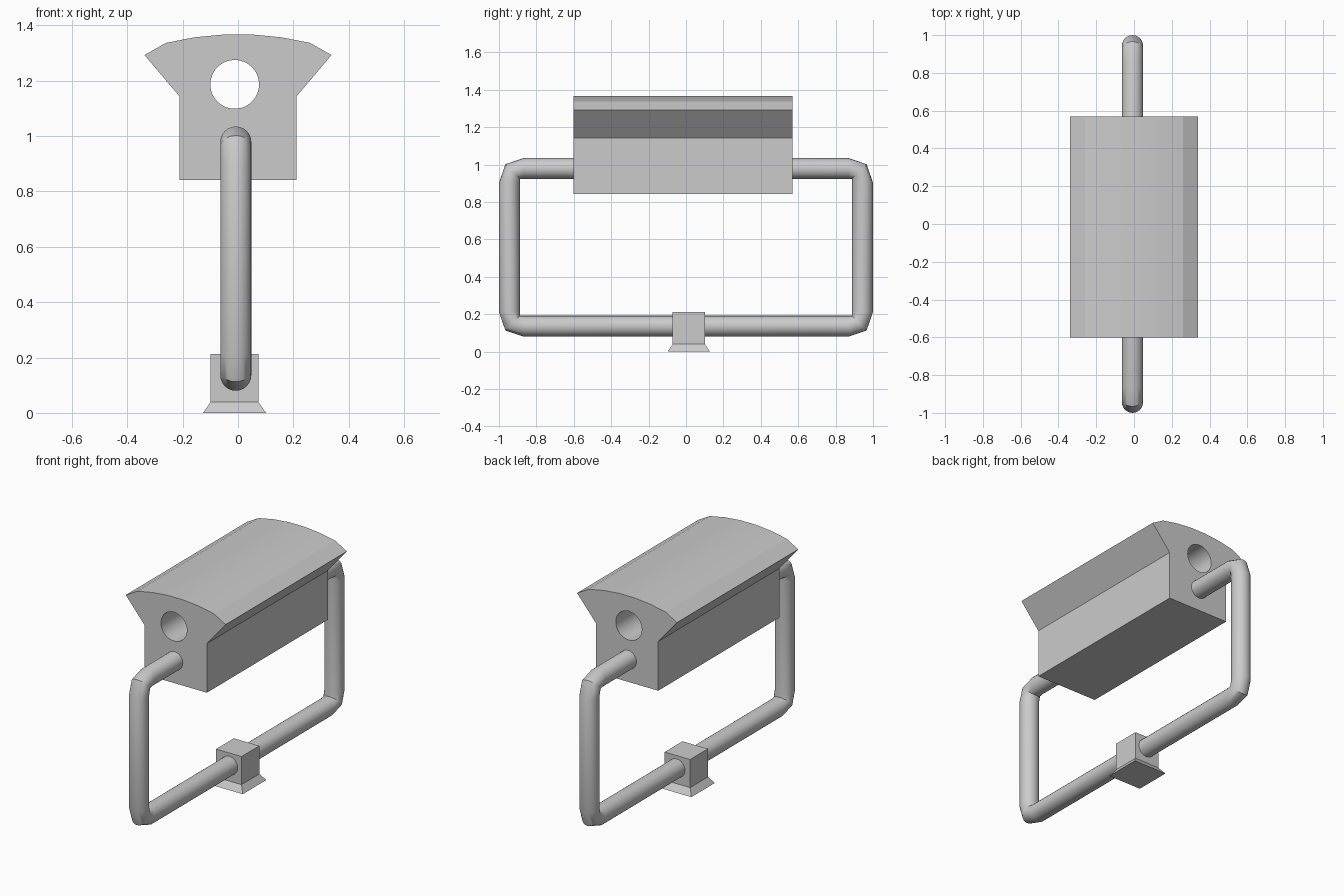
import bpy, bmesh, math
from mathutils import Vector

if "Cube" in bpy.data.objects:
    bpy.data.objects.remove(bpy.data.objects["Cube"])


def make_object(name, bm, smooth_angle=None):
    bmesh.ops.recalc_face_normals(bm, faces=bm.faces[:])
    mesh = bpy.data.meshes.new(name)
    bm.to_mesh(mesh)
    bm.free()
    ob = bpy.data.objects.new(name, mesh)
    bpy.context.collection.objects.link(ob)
    if smooth_angle:
        smooth(ob, smooth_angle)
    return ob


def smooth(ob, degrees):
    bpy.ops.object.select_all(action='DESELECT')
    ob.select_set(True)
    bpy.context.view_layer.objects.active = ob
    bpy.ops.object.shade_smooth_by_angle(angle=math.radians(degrees))


def bridge(bm, a, b):
    for i in range(len(a)):
        j = (i + 1) % len(a)
        bm.faces.new((a[i], a[j], b[j], b[i]))


def loft(bm, rings):
    # Skin a stack of point rings and cap both ends
    loops = [[bm.verts.new(p) for p in ring] for ring in rings]
    for a, b in zip(loops, loops[1:]):
        bridge(bm, a, b)
    bm.faces.new(loops[0])
    bm.faces.new(loops[-1])


# Weight block: half profile mirrored, extruded along y
half = [(0.211, 0.842), (0.211, 1.143), (0.338, 1.293), (0.26, 1.337),
        (0.157, 1.357), (0.053, 1.367)]
profile = half + [(-x, z) for x, z in reversed(half)]
bm = bmesh.new()
loft(bm, [[(x, y, z) for x, z in profile] for y in (-0.602, 0.57)])
block = make_object("top_block", bm)

# Round hole through the block
SIDES = 48
bm = bmesh.new()
loft(bm, [[(-0.012 + 0.088 * math.cos(math.tau * i / SIDES), y,
            1.187 + 0.088 * math.sin(math.tau * i / SIDES)) for i in range(SIDES)]
          for y in (-0.8, 0.8)])
cutter = make_object("hole_cutter", bm)
cutter.hide_render = True
mod = block.modifiers.new("hole", 'BOOLEAN')
mod.operation = 'DIFFERENCE'
mod.solver = 'EXACT'
mod.object = cutter
bpy.context.view_layer.objects.active = block
bpy.ops.object.modifier_apply(modifier=mod.name)
bpy.data.objects.remove(cutter)
smooth(block, 8)

# Tube frame: closed loop with faceted corners, one ring per path point
R, CX, MID_Z = 0.056, -0.008, 0.5575
corner = [(0.944, 0.345, 0), (0.926, 0.405, 45), (0.868, 0.4215, 90)]
path = []
for sy, sz in ((1, 1), (-1, 1), (-1, -1), (1, -1)):
    pts = [(sy * y, MID_Z + sz * z, sy * math.cos(math.radians(a)),
            sz * math.sin(math.radians(a))) for y, z, a in corner]
    path += pts if sy * sz > 0 else pts[::-1]
bm = bmesh.new()
loops = []
for y, z, ny, nz in path:
    ring = []
    for i in range(24):
        t = math.tau * i / 24
        ring.append(bm.verts.new(Vector((CX, y, z)) + R * Vector(
            (math.sin(t), ny * math.cos(t), nz * math.cos(t)))))
    loops.append(ring)
for a, b in zip(loops, loops[1:] + loops[:1]):
    bridge(bm, a, b)
make_object("tube_frame", bm, 35)

# Pivot foot: cube on a flared base
bm = bmesh.new()
loft(bm, [[(-0.0125 + sx * h, 0.015 + sy * h, z)
           for sx, sy in ((-1, -1), (1, -1), (1, 1), (-1, 1))]
          for h, z in ((0.114, 0.0), (0.086, 0.04), (0.086, 0.212))])
make_object("pivot_foot", bm)
